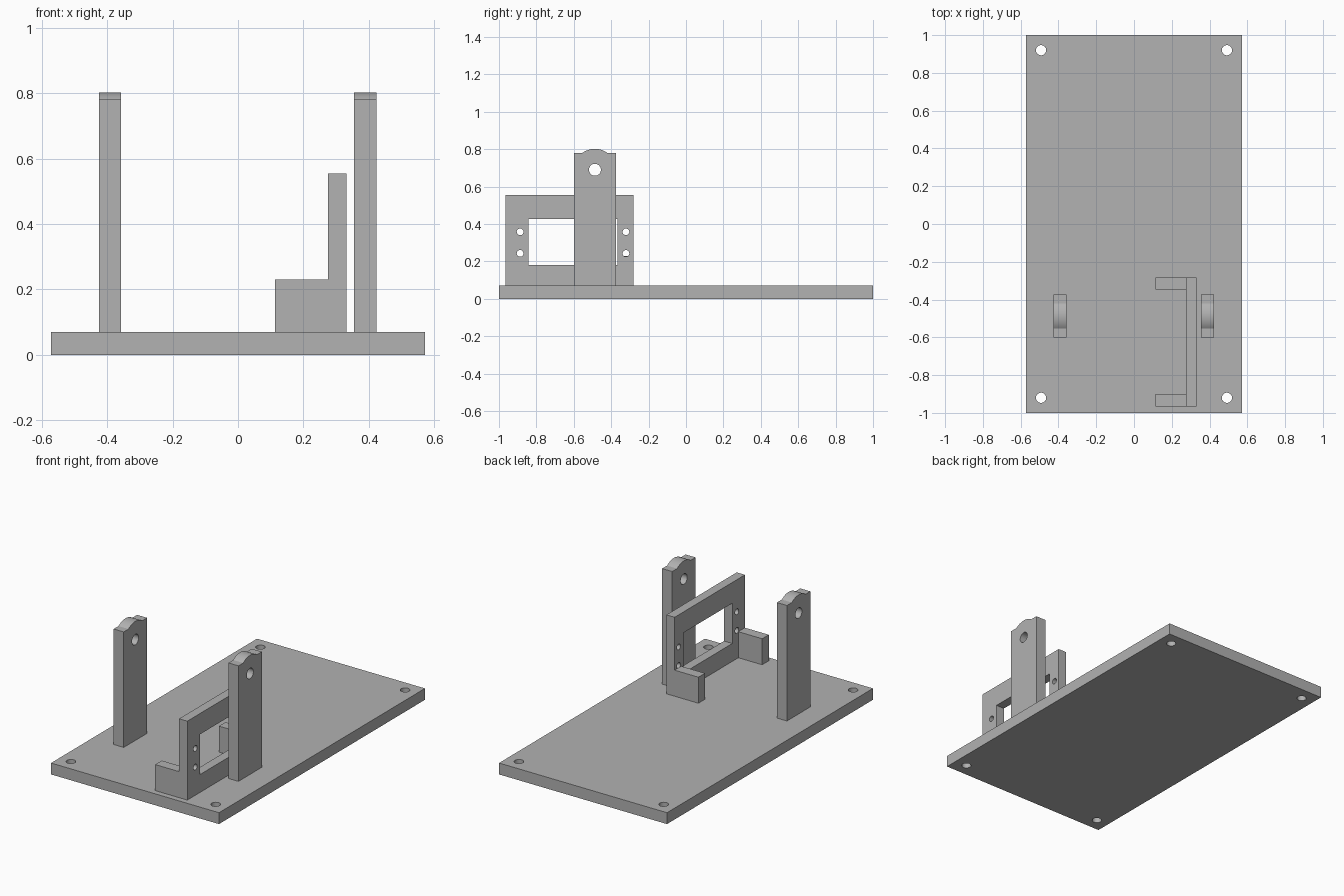
import bpy
import bmesh
from math import cos, sin, pi, asin
from mathutils import Matrix

cube = bpy.data.objects.get("Cube")
if cube:
    bpy.data.objects.remove(cube, do_unlink=True)

grey = bpy.data.materials.new("plain grey")
grey.use_nodes = True
COLOUR = (0.445, 0.445, 0.445, 1)
grey.diffuse_color = COLOUR
grey.node_tree.nodes["Principled BSDF"].inputs["Base Color"].default_value = COLOUR

# Profile axes: flat plates lie in XY, upright plates lie in YZ
FLAT = Matrix.Identity(4)
UPRIGHT = Matrix(((0, 0, 1, 0), (1, 0, 0, 0), (0, 1, 0, 0), (0, 0, 0, 1)))


def rect(u0, u1, v0, v1):
    return [(u0, v0), (u1, v0), (u1, v1), (u0, v1)]


def circle(u, v, r, n=32):
    return [(u + r * cos(2 * pi * i / n), v + r * sin(2 * pi * i / n)) for i in range(n)]


def plate(name, loops, low, high, axes):
    """Extrude an outline with holes from low to high along the plate's normal."""
    curve = bpy.data.curves.new(name + "_profile", "CURVE")
    curve.dimensions = "2D"
    curve.fill_mode = "BOTH"
    curve.extrude = (high - low) / 2
    for loop in loops:
        spline = curve.splines.new("POLY")
        spline.points.add(len(loop) - 1)
        for point, (u, v) in zip(spline.points, loop):
            point.co = (u, v, 0, 1)
        spline.use_cyclic_u = True
    helper = bpy.data.objects.new(name + "_profile", curve)
    bpy.context.collection.objects.link(helper)
    graph = bpy.context.evaluated_depsgraph_get()
    mesh = bpy.data.meshes.new_from_object(helper.evaluated_get(graph))
    bpy.data.objects.remove(helper, do_unlink=True)
    bpy.data.curves.remove(curve)

    bm = bmesh.new()
    bm.from_mesh(mesh)
    bmesh.ops.remove_doubles(bm, verts=bm.verts, dist=0.0001)
    bm.transform(axes @ Matrix.Translation((0, 0, (low + high) / 2)))
    bmesh.ops.recalc_face_normals(bm, faces=bm.faces)
    bm.to_mesh(mesh)
    bm.free()
    mesh.name = name
    mesh.materials.clear()
    mesh.materials.append(grey)
    obj = bpy.data.objects.new(name, mesh)
    bpy.context.collection.objects.link(obj)
    bpy.ops.object.select_all(action="DESELECT")
    obj.select_set(True)
    bpy.context.view_layer.objects.active = obj
    bpy.ops.object.shade_smooth_by_angle(angle=pi / 6)
    return obj


# Base plate with four corner holes
BASE = 0.07
corner_holes = [circle(x, y, 0.027) for x in (-0.492, 0.492) for y in (-0.92, 0.92)]
plate("base_plate", [rect(-0.571, 0.571, -1, 1)] + corner_holes, 0, BASE, FLAT)

# Two posts, each with a pivot hole and a rounded crown around it
PIVOT_Y, PIVOT_Z, CROWN, SHOULDER = -0.487, 0.69, 0.112, 0.78
start = asin((SHOULDER - PIVOT_Z) / CROWN)
steps = 16
crown = []
for i in range(steps + 1):
    a = start + (pi - 2 * start) * i / steps
    crown.append((PIVOT_Y + CROWN * cos(a), PIVOT_Z + CROWN * sin(a)))
outline = [(-0.6, BASE), (-0.373, BASE), (-0.373, SHOULDER)] + crown + [(-0.6, SHOULDER)]
for name, x in (("right_post", -0.425), ("left_post", 0.355)):
    plate(name, [outline, circle(PIVOT_Y, PIVOT_Z, 0.032)], x, x + 0.068, UPRIGHT)

# Mounting frame with a window and four screw holes
screw_holes = [circle(y, z, 0.018, 24) for y in (-0.887, -0.321) for z in (0.243, 0.358)]
window = rect(-0.842, -0.367, 0.18, 0.427)
plate("mount_frame", [rect(-0.965, -0.282, BASE, 0.555), window] + screw_holes,
      0.275, 0.331, UPRIGHT)

# Feet bracing the frame at both ends
for name, y in (("front_foot", -0.965), ("back_foot", -0.346)):
    plate(name, [rect(y, y + 0.064, BASE, 0.23)], 0.113, 0.275, UPRIGHT)
